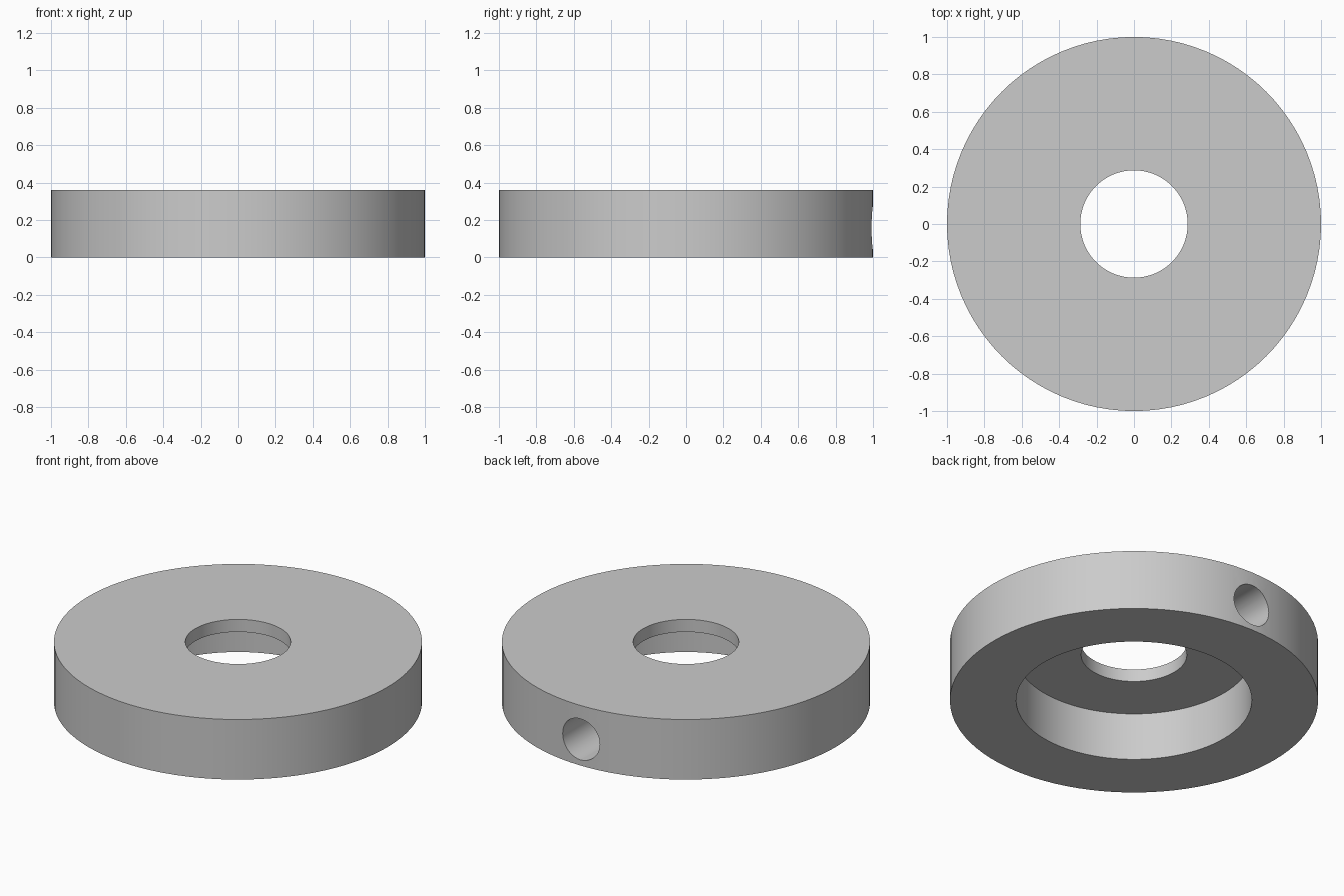
import bpy
import bmesh
from math import pi
from mathutils import Matrix

cube = bpy.data.objects.get("Cube")
if cube:
    bpy.data.objects.remove(cube, do_unlink=True)

HEIGHT, FLOOR = 0.36, 0.285
OUTER, RECESS, BORE = 1.0, 0.64, 0.287
SEGMENTS = 96

grey = bpy.data.materials.new("light_grey")
grey.use_nodes = True
colour = (0.6, 0.6, 0.6, 1)
grey.diffuse_color = colour
grey.node_tree.nodes["Principled BSDF"].inputs["Base Color"].default_value = colour


def make_object(name, bm):
    bmesh.ops.recalc_face_normals(bm, faces=bm.faces)
    mesh = bpy.data.meshes.new(name)
    bm.to_mesh(mesh)
    bm.free()
    mesh.materials.append(grey)
    obj = bpy.data.objects.new(name, mesh)
    bpy.context.collection.objects.link(obj)
    return obj


# Collar: stepped cross-section spun around the vertical axis
profile = [(OUTER, 0), (OUTER, HEIGHT), (BORE, HEIGHT),
           (BORE, FLOOR), (RECESS, FLOOR), (RECESS, 0)]
bm = bmesh.new()
verts = [bm.verts.new((r, 0, z)) for r, z in profile]
edges = [bm.edges.new((v, verts[i - 1])) for i, v in enumerate(verts)]
bmesh.ops.spin(bm, geom=verts + edges, cent=(0, 0, 0), axis=(0, 0, 1),
               angle=2 * pi, steps=SEGMENTS, use_merge=True)
bmesh.ops.remove_doubles(bm, verts=bm.verts, dist=0.0001)
collar = make_object("collar", bm)

# Cross hole drilled from the back into the recess
bm = bmesh.new()
bmesh.ops.create_cone(bm, cap_ends=True, segments=40, radius1=0.123,
                      radius2=0.123, depth=0.7,
                      matrix=Matrix.Translation((0, 0.85, 0.157)) @ Matrix.Rotation(pi / 2, 4, "X"))
drill = make_object("cross_hole_cutter", bm)
drill.hide_render = True

cut = collar.modifiers.new("cross_hole", "BOOLEAN")
cut.operation = "DIFFERENCE"
cut.solver = "EXACT"
cut.object = drill

bpy.ops.object.select_all(action="DESELECT")
collar.select_set(True)
bpy.context.view_layer.objects.active = collar
bpy.ops.object.modifier_apply(modifier=cut.name)
bpy.data.objects.remove(drill, do_unlink=True)
bpy.ops.object.shade_smooth_by_angle(angle=pi / 6)
